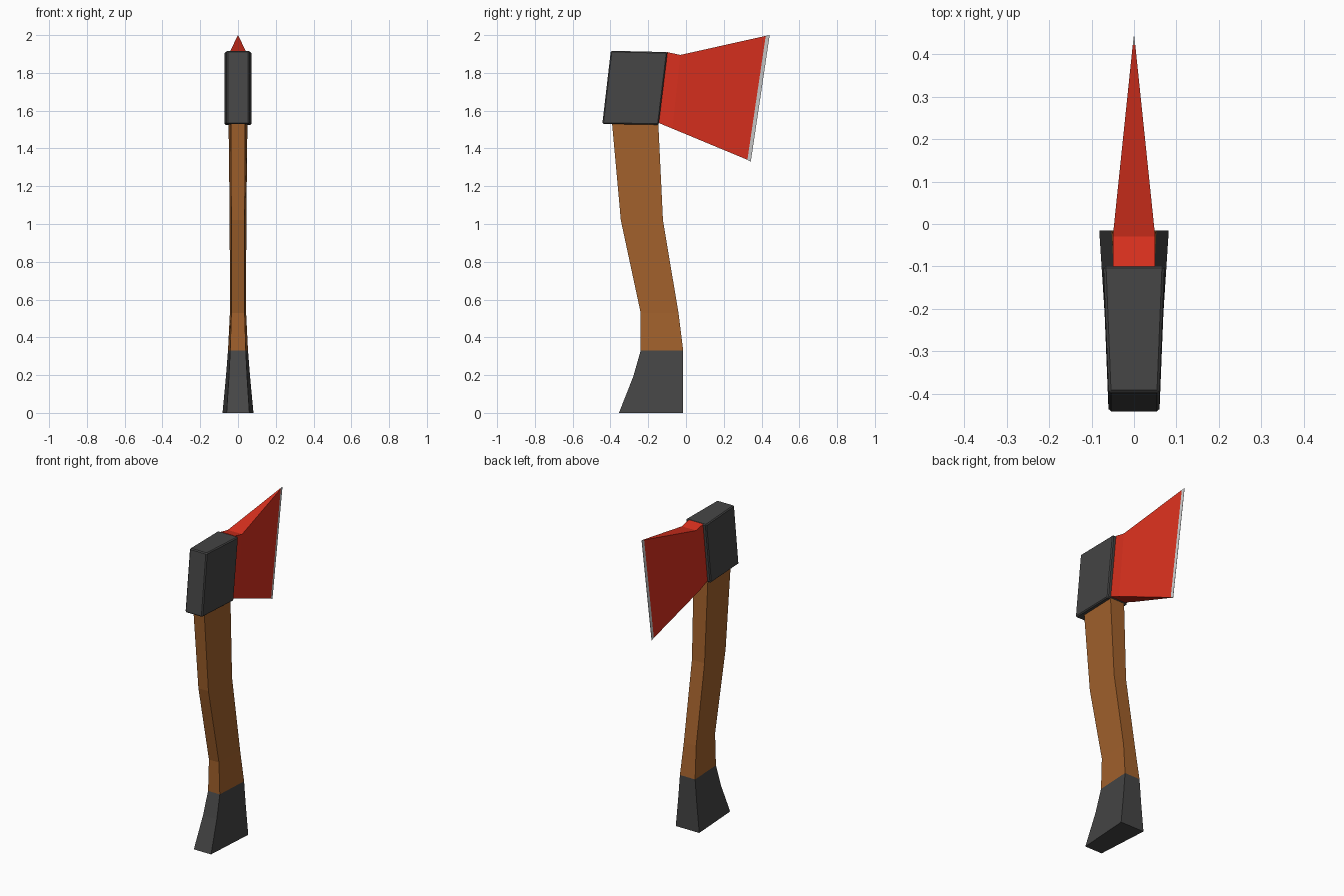
import bpy, bmesh

if "Cube" in bpy.data.objects:
    bpy.data.objects.remove(bpy.data.objects["Cube"])


def material(name, rgb):
    m = bpy.data.materials.new(name)
    m.diffuse_color = (*rgb, 1)
    m.use_nodes = True
    m.node_tree.nodes["Principled BSDF"].inputs["Base Color"].default_value = m.diffuse_color
    return m


WOOD = material("wood", (0.36, 0.12, 0.025))
RED = material("red_paint", (0.7, 0.03, 0.013))
DARK = material("dark_rubber", (0.06, 0.06, 0.06))
STEEL = material("steel", (0.55, 0.55, 0.55))


def loft(name, rings, mat, bevel=0):
    """Skin a closed solid through four-cornered rings."""
    bm = bmesh.new()
    loops = [[bm.verts.new(p) for p in ring] for ring in rings]
    for a, b in zip(loops, loops[1:]):
        for i in range(4):
            j = (i + 1) % 4
            bm.faces.new((a[i], a[j], b[j], b[i]))
    bm.faces.new(loops[0])
    bm.faces.new(loops[-1])
    bmesh.ops.remove_doubles(bm, verts=bm.verts, dist=1e-5)
    bmesh.ops.recalc_face_normals(bm, faces=bm.faces)
    mesh = bpy.data.meshes.new(name)
    bm.to_mesh(mesh)
    bm.free()
    ob = bpy.data.objects.new(name, mesh)
    bpy.context.collection.objects.link(ob)
    mesh.materials.append(mat)
    if bevel:
        mod = ob.modifiers.new("bevel", "BEVEL")
        mod.width, mod.segments = bevel, 1
    return ob


def level(y0, y1, z0, z1, w0, w1):
    """Ring across the shaft: front and back y, z and half-width."""
    return [(-w0, y0, z0), (w0, y0, z0), (w1, y1, z1), (-w1, y1, z1)]


def slice_(yt, zt, yb, zb, w):
    """Ring across the blade: top point, bottom point, half-width."""
    return [(-w, yt, zt), (w, yt, zt), (w, yb, zb), (-w, yb, zb)]


# flared rubber grip
loft("grip", [level(-0.355, -0.015, 0, 0, 0.060, 0.082),
              level(-0.28, -0.015, 0.19, 0.19, 0.048, 0.064),
              level(-0.24, -0.015, 0.33, 0.33, 0.041, 0.053)], DARK)

# curved wooden handle
loft("handle", [level(-0.24, -0.015, 0.33, 0.33, 0.041, 0.053),
                level(-0.24, -0.04, 0.53, 0.53, 0.035, 0.043),
                level(-0.345, -0.122, 1.02, 1.02, 0.035, 0.044),
                level(-0.392, -0.147, 1.54, 1.54, 0.038, 0.050)], WOOD)

# axe head block
loft("head_block", [level(-0.443, -0.145, 1.53, 1.525, 0.060, 0.072),
                    level(-0.398, -0.098, 1.917, 1.91, 0.060, 0.072)],
     DARK, bevel=0.006)

# wedge blade with a short straight neck
loft("blade", [slice_(-0.100, 1.91, -0.145, 1.535, 0.05),
               slice_(-0.030, 1.895, -0.072, 1.505, 0.05),
               slice_(0.422, 1.996, 0.325, 1.34, 0.003)], RED)

# sharpened steel edge
loft("cutting_edge", [slice_(0.422, 1.996, 0.325, 1.34, 0.003),
                      slice_(0.443, 2.0, 0.343, 1.33, 0.0005)], STEEL)
